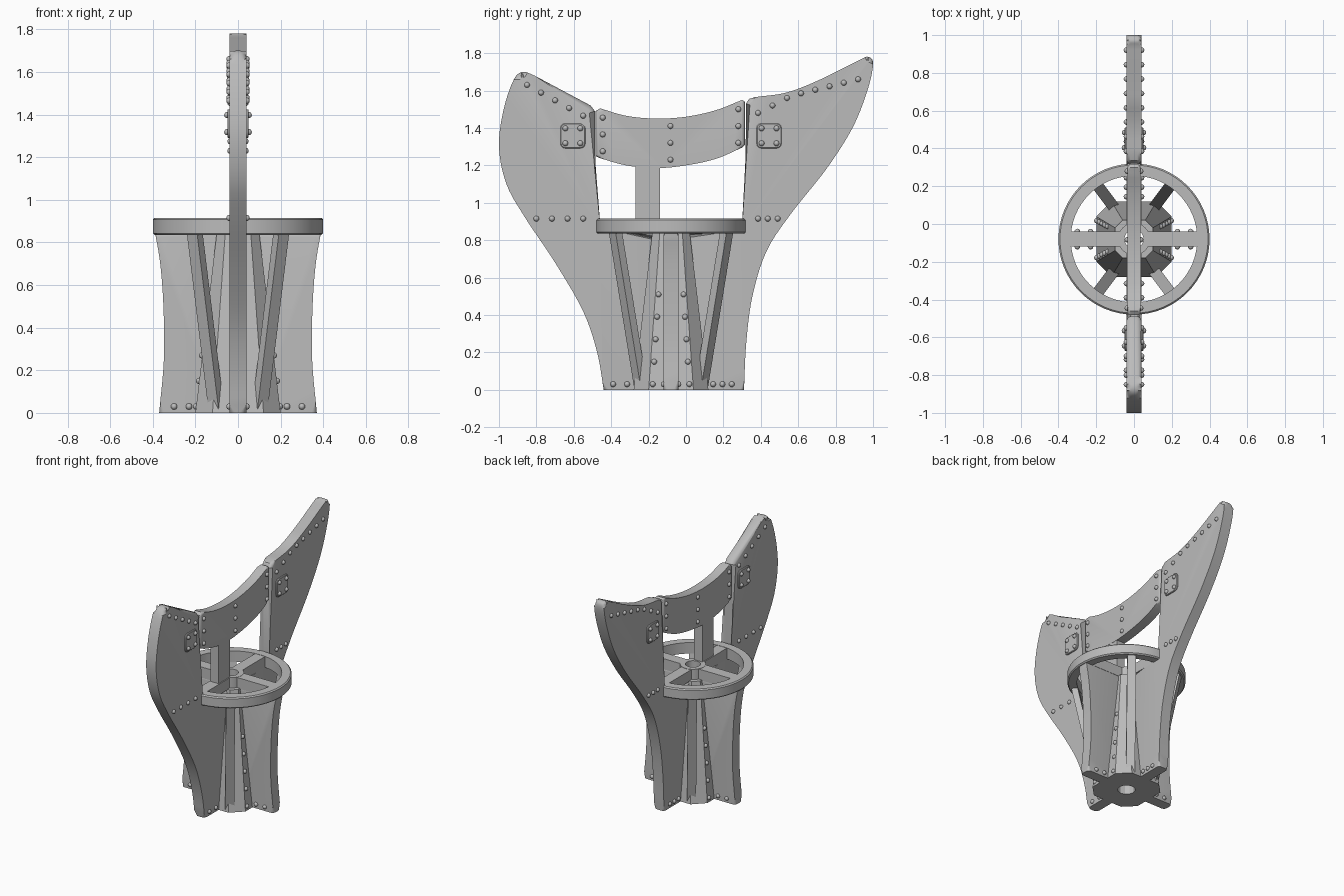
import bpy, bmesh, math
from mathutils import Vector, Matrix

cube = bpy.data.objects.get("Cube")
if cube:
    bpy.data.objects.remove(cube, do_unlink=True)

CY = -0.08            # y position of the column axis
HALF = 0.04           # half thickness of the fins
DECK_LOW, DECK_TOP = 0.835, 0.915

steel = bpy.data.materials.new("grey_steel")
steel.use_nodes = True
steel.diffuse_color = (0.5, 0.5, 0.5, 1)
steel.node_tree.nodes["Principled BSDF"].inputs["Base Color"].default_value = (0.5, 0.5, 0.5, 1)


def finish(name, bm, angle=35):
    bmesh.ops.recalc_face_normals(bm, faces=bm.faces)
    mesh = bpy.data.meshes.new(name)
    bm.to_mesh(mesh)
    bm.free()
    mesh.materials.append(steel)
    ob = bpy.data.objects.new(name, mesh)
    bpy.context.collection.objects.link(ob)
    bpy.ops.object.select_all(action='DESELECT')
    ob.select_set(True)
    bpy.context.view_layer.objects.active = ob
    bpy.ops.object.shade_smooth_by_angle(angle=math.radians(angle))
    return ob


def spline(points, steps=5):
    """Smooth curve through the points."""
    p = [Vector(q) for q in points]
    p = [2 * p[0] - p[1]] + p + [2 * p[-1] - p[-2]]
    out = []
    for a, b, c, d in zip(p, p[1:], p[2:], p[3:]):
        for i in range(steps):
            t = i / steps
            out.append(0.5 * (2 * b + (c - a) * t + (2 * a - 5 * b + 4 * c - d) * t ** 2
                              + (3 * b - a - 3 * c + d) * t ** 3))
    return [tuple(v) for v in out] + [tuple(p[-2])]


def slab(name, outline, half, along_x=False, bevel=0.0, segments=4):
    """Upright plate with a given outline and rounded rim; the floor edge stays sharp."""
    bm = bmesh.new()

    def place(u, t, z):
        return (u, CY + t, z) if along_x else (t, u, z)
    sides = [[bm.verts.new(place(u, t, z)) for u, z in outline] for t in (-half, half)]
    for side in sides:
        bm.faces.new(side)
    n = len(outline)
    for i in range(n):
        j = (i + 1) % n
        bm.faces.new((sides[0][i], sides[0][j], sides[1][j], sides[1][i]))
    if bevel:
        rim = [e for s in sides for i in range(n)
               for e in [bm.edges.get((s[i], s[(i + 1) % n]))]
               if max(v.co.z for v in e.verts) > 0.001]
        bmesh.ops.bevel(bm, geom=rim, offset=bevel, segments=segments,
                        profile=0.5, affect='EDGES', clamp_overlap=True)
    return finish(name, bm)


def rect(u0, u1, z0, z1):
    return [(u0, z0), (u1, z0), (u1, z1), (u0, z1)]


def lathe(name, profile, segments=64):
    """Ring around the column axis from a closed radius/height profile."""
    bm = bmesh.new()
    rings = []
    for k in range(segments):
        a = math.tau * k / segments
        rings.append([bm.verts.new((r * math.cos(a), CY + r * math.sin(a), z)) for r, z in profile])
    n = len(profile)
    for k in range(segments):
        a, b = rings[k], rings[(k + 1) % segments]
        for i in range(n):
            j = (i + 1) % n
            bm.faces.new((a[i], a[j], b[j], b[i]))
    return finish(name, bm)


# Front and back fins
front_edge = spline([(-0.44, 0), (-0.475, 0.2), (-0.55, 0.42), (-0.7, 0.68), (-0.86, 0.92),
                     (-0.96, 1.1), (-1, 1.3), (-0.975, 1.5), (-0.92, 1.66), (-0.87, 1.7), (-0.81, 1.68)])
slab("front_fin", front_edge + [(-0.51, 1.52), (-0.487, 1.49), (-0.487, DECK_LOW),
                                (CY - 0.07, DECK_LOW), (CY - 0.07, 0)], HALF, bevel=0.03)
back_edge = spline([(0.31, 0), (0.322, 0.25), (0.355, 0.5), (0.43, 0.74), (0.56, 0.94), (0.75, 1.18),
                    (0.89, 1.4), (0.97, 1.6), (1, 1.74), (0.975, 1.78), (0.92, 1.76),
                    (0.72, 1.66), (0.54, 1.59), (0.37, 1.565)])
slab("back_fin", back_edge + [(0.337, 1.555), (0.32, 1.53), (0.32, DECK_LOW),
                              (CY + 0.07, DECK_LOW), (CY + 0.07, 0)], HALF, bevel=0.03)

# Left and right fins under the ring
side_edge = spline([(0.37, 0), (0.348, 0.25), (0.35, 0.5), (0.365, 0.7), (0.39, 0.85)])
for name, s in (("left_fin", 1), ("right_fin", -1)):
    slab(name, [(s * u, z) for u, z in side_edge + [(0.07, 0.85), (0.07, 0)]],
         HALF, along_x=True, bevel=0.03)

# Curved crossbeam and the post holding it
beam_top = spline([(0.3, 1.55), (0.16, 1.495), (0, 1.46), (-0.16, 1.45), (-0.32, 1.465), (-0.46, 1.505)])
beam_low = spline([(-0.465, 1.24), (-0.32, 1.2), (-0.16, 1.185), (0, 1.2), (0.16, 1.235), (0.3, 1.295)])
slab("crossbeam", [(0.315, 1.54)] + beam_top + [(-0.483, 1.49), (-0.483, 1.25)]
     + beam_low + [(0.315, 1.31)], 0.035, bevel=0.018, segments=3)
slab("beam_post", rect(-0.27, -0.14, 0.9, 1.22), 0.033)

# Ring, hub and spokes
c = 0.008
lathe("deck_ring", [(0.335, DECK_LOW), (0.4 - c, DECK_LOW), (0.4, DECK_LOW + c),
                    (0.4, DECK_TOP - c), (0.4 - c, DECK_TOP), (0.335, DECK_TOP)])
lathe("hub", [(0.05, 0.8), (0.085, 0.8), (0.085, DECK_TOP), (0.05, DECK_TOP)], 32)
for s, side, end in ((1, "left", "back"), (-1, "right", "front")):
    lo, hi = sorted((s * 0.07, s * 0.345))
    slab(side + "_spoke", rect(lo, hi, DECK_LOW, DECK_TOP - 0.002), HALF, along_x=True)
    slab(end + "_spoke", rect(CY + lo, CY + hi, DECK_LOW, DECK_TOP - 0.002), HALF)

# Tapered eight-sided column with a round bore
bm = bmesh.new()
corner = math.atan2(0.12, 0.2)
angles = [q * math.pi / 2 + s * corner for q in range(4) for s in (-1, 1)]
angles += [q * math.pi / 2 + s * math.pi / 4 for q in range(4) for s in (0, 1) if s == 0]
angles.sort()


def column_loop(radius, z, round_hole):
    loop = []
    for a in angles:
        on_flat = min(abs(math.sin(a)), abs(math.cos(a))) < 0.01
        r = radius if round_hole or not on_flat else radius * math.cos(corner)
        loop.append(bm.verts.new((r * math.cos(a), CY + r * math.sin(a), z)))
    return loop


loops = [column_loop(0.233, 0, False), column_loop(0.117, 0.84, False),
         column_loop(0.06, 0.84, True), column_loop(0.06, 0, True)]
for a, b in zip(loops, loops[1:] + loops[:1]):
    for i in range(len(angles)):
        j = (i + 1) % len(angles)
        bm.faces.new((a[i], a[j], b[j], b[i]))
finish("column", bm, 20)

# Four leaning struts from the column foot to the ring
for sx, side in ((1, "left"), (-1, "right")):
    for sy, end in ((1, "back"), (-1, "front")):
        low = Vector((sx * 0.1, CY + sy * 0.16, 0))
        high = Vector((sx * 0.205, CY + sy * 0.3, 0.86))
        out = (high - low) * Vector((1, 1, 0))
        out.normalize()
        across = Vector((-out.y, out.x, 0))
        bm = bmesh.new()
        ends = [[bm.verts.new(p + across * 0.03 * i + out * 0.022 * j)
                 for i, j in ((-1, -1), (1, -1), (1, 1), (-1, 1))] for p in (low, high)]
        bm.faces.new(ends[0])
        bm.faces.new(ends[1])
        for i in range(4):
            j = (i + 1) % 4
            bm.faces.new((ends[0][i], ends[0][j], ends[1][j], ends[1][i]))
        finish(f"{end}_{side}_strut", bm)

# Rounded bracket plates on the fins
PLATES = (-0.605, 0.444)
PLATE_Z = 1.358
for name, y in zip(("front_bracket", "back_bracket"), PLATES):
    outline = []
    for k in range(4):
        for step in range(4):
            a = math.pi / 2 * (k + step / 3)
            mid = math.pi / 2 * k + math.pi / 4
            outline.append((y + math.copysign(0.04, math.cos(mid)) + 0.027 * math.cos(a),
                            PLATE_Z + math.copysign(0.04, math.sin(mid)) + 0.027 * math.sin(a)))
    slab(name, outline, 0.05, bevel=0.004, segments=1)

# Rivets, mirrored on both faces
spots = []


def row(a, b, count, x=HALF):
    for i in range(count):
        t = i / (count - 1)
        spots.extend((s * x, a[0] + (b[0] - a[0]) * t, a[1] + (b[1] - a[1]) * t) for s in (-1, 1))


row((-0.85, 1.63), (-0.55, 1.465), 5)
row((-0.8, DECK_TOP), (-0.55, DECK_TOP), 4)
row((0.385, DECK_TOP), (0.49, DECK_TOP), 3)
row((0.385, 1.48), (0.54, 1.56), 3)
row((0.615, 1.585), (0.92, 1.66), 5)
row((-0.39, 0.03), (-0.315, 0.03), 2)
row((0.145, 0.03), (0.245, 0.03), 3)
for y, z in ((-0.445, 1.365), (-0.083, 1.32), (0.28, 1.41)):
    row((y, z + 0.09), (y, z - 0.09), 3, 0.035)
for y in PLATES:
    for dz in (-0.04, 0.04):
        row((y - 0.04, PLATE_Z + dz), (y + 0.04, PLATE_Z + dz), 2, 0.05)
for sy in (-1, 1):
    for x in (0.16, 0.23, 0.3):
        spots.extend((s * x, CY + sy * HALF, 0.03) for s in (-1, 1))
    for z in (0.03, 0.15, 0.27, 0.39, 0.51):
        spots.extend((s * (0.2 - 0.119 * z), CY + sy * (0.1 - 0.065 * z), z) for s in (-1, 1))

bm = bmesh.new()
for p in spots:
    bmesh.ops.create_uvsphere(bm, u_segments=12, v_segments=8, radius=0.015,
                              matrix=Matrix.Translation(p))
finish("rivets", bm, 60)
